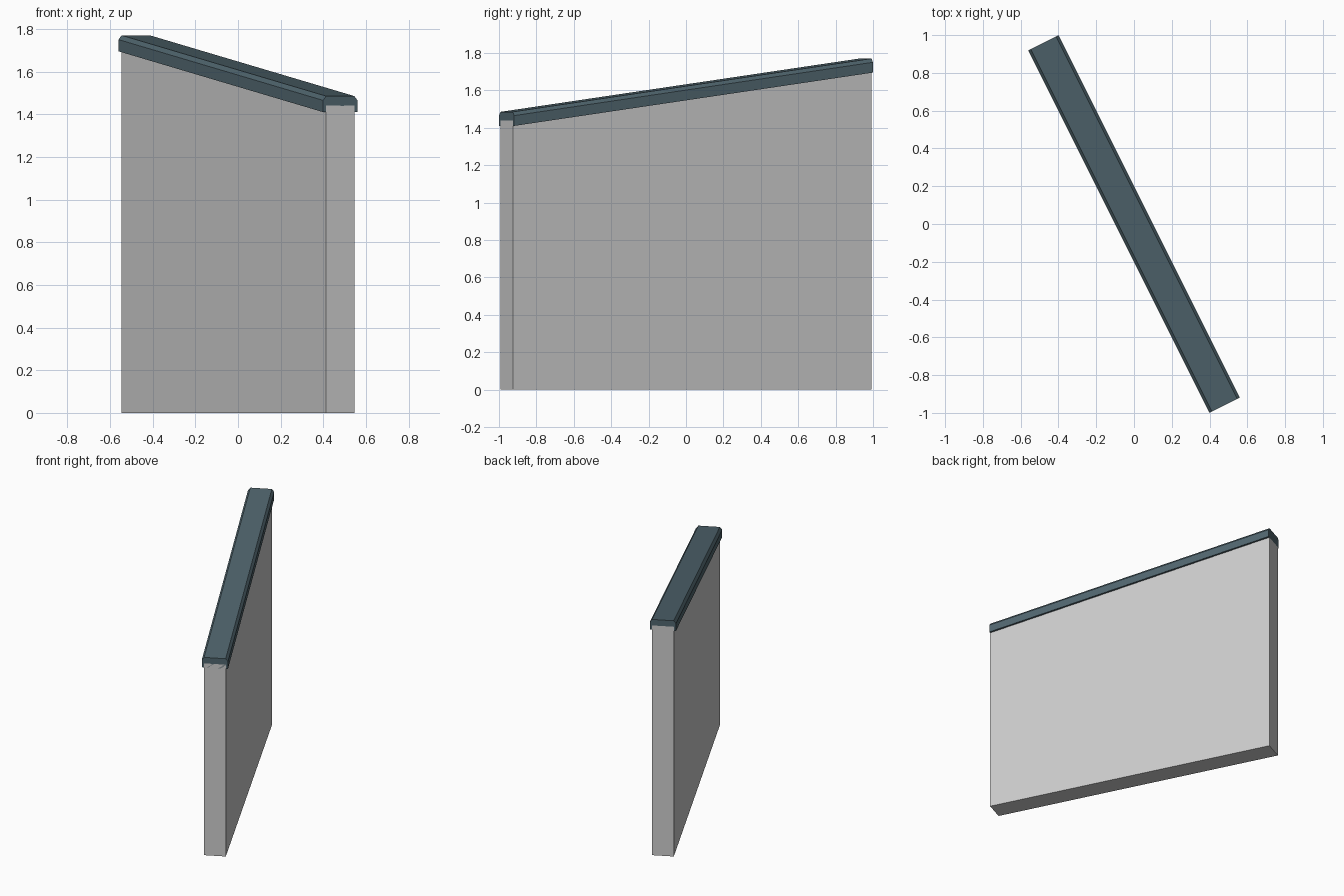
import bpy, bmesh, math
from mathutils import Matrix

if "Cube" in bpy.data.objects:
    bpy.data.objects.remove(bpy.data.objects["Cube"])

HALF = 1.0725                 # half length along the wall
RISE = 0.285                  # height gained from the low end to the high end
TURN = Matrix.Rotation(math.atan2(-2, 1), 4, 'Z')   # local x points to the low end


def sloped_bar(name, profile, flat_base=False):
    """Sweep a (width, height) profile along the wall, raising it to the high end."""
    bm = bmesh.new()
    low = [bm.verts.new((HALF, y, z)) for y, z in profile]
    high = [bm.verts.new((-HALF, y, z if flat_base and z == 0 else z + RISE))
            for y, z in profile]
    bm.faces.new(low)
    bm.faces.new(high[::-1])
    n = len(profile)
    for i in range(n):
        j = (i + 1) % n
        bm.faces.new((low[i], high[i], high[j], low[j]))
    bmesh.ops.recalc_face_normals(bm, faces=bm.faces)
    bm.transform(TURN)
    mesh = bpy.data.meshes.new(name)
    bm.to_mesh(mesh)
    bm.free()
    ob = bpy.data.objects.new(name, mesh)
    bpy.context.collection.objects.link(ob)
    return ob


# wall panel: flat on the ground, top edge sloping
sloped_bar("wall_panel", [(-0.075, 0), (0.075, 0), (0.075, 1.44), (-0.075, 1.44)],
           flat_base=True)

# coping: wider strip with chamfered upper edges, overlapping the wall top
coping = sloped_bar("sloped_coping", [(-0.09, 1.41), (0.09, 1.41), (0.09, 1.465),
                                      (0.074, 1.485), (-0.074, 1.485), (-0.09, 1.465)])
slate = bpy.data.materials.new("dark_slate")
slate.diffuse_color = (0.08, 0.13, 0.155, 1)
slate.use_nodes = True
slate.node_tree.nodes["Principled BSDF"].inputs["Base Color"].default_value = slate.diffuse_color
coping.data.materials.append(slate)
